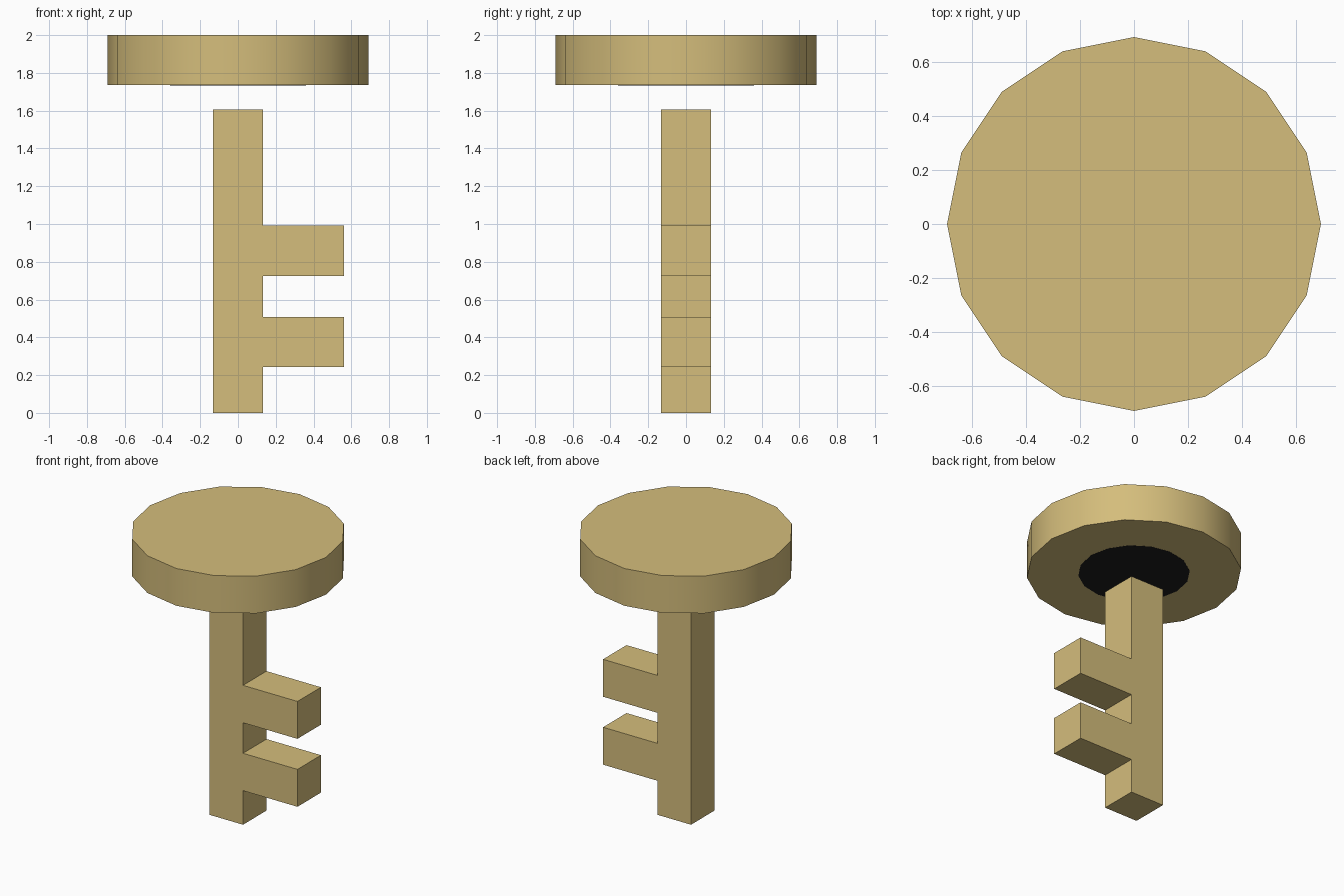
import bpy
import math

if "Cube" in bpy.data.objects:
    bpy.data.objects.remove(bpy.data.objects["Cube"])


def material(name, color):
    m = bpy.data.materials.new(name)
    m.diffuse_color = color
    m.use_nodes = True
    m.node_tree.nodes["Principled BSDF"].inputs["Base Color"].default_value = m.diffuse_color
    return m


brass = material("brass", (0.66, 0.51, 0.20, 1))
dark = material("dark", (0.012, 0.012, 0.012, 1))


def box(name, x0, x1, z0, z1, half_depth=0.13):
    bpy.ops.mesh.primitive_cube_add(size=1, location=((x0 + x1) / 2, 0, (z0 + z1) / 2))
    ob = bpy.context.object
    ob.name = name
    ob.scale = (x1 - x0, 2 * half_depth, z1 - z0)
    bpy.ops.object.transform_apply(location=False, rotation=False, scale=True)
    ob.data.materials.append(brass)
    return ob


def disc(name, radius, z0, z1, mat):
    bpy.ops.mesh.primitive_cylinder_add(vertices=16, radius=radius, depth=z1 - z0,
                                        location=(0, 0, (z0 + z1) / 2))
    ob = bpy.context.object
    ob.name = name
    ob.data.materials.append(mat)
    bpy.ops.object.shade_smooth_by_angle(angle=math.radians(30))
    return ob


# Round head floating above the shaft, with a dark core flush in its underside
disc("key_head", 0.692, 1.735, 2.0, brass)
disc("head_core", 0.36, 1.734, 1.998, dark)

# Square shaft
box("key_shaft", -0.132, 0.132, 0.0, 1.605, 0.132)

# Two teeth on the right side
for name, z0 in (("lower_tooth", 0.242), ("upper_tooth", 0.725)):
    box(name, 0.132, 0.56, z0, z0 + 0.266, 0.132)
